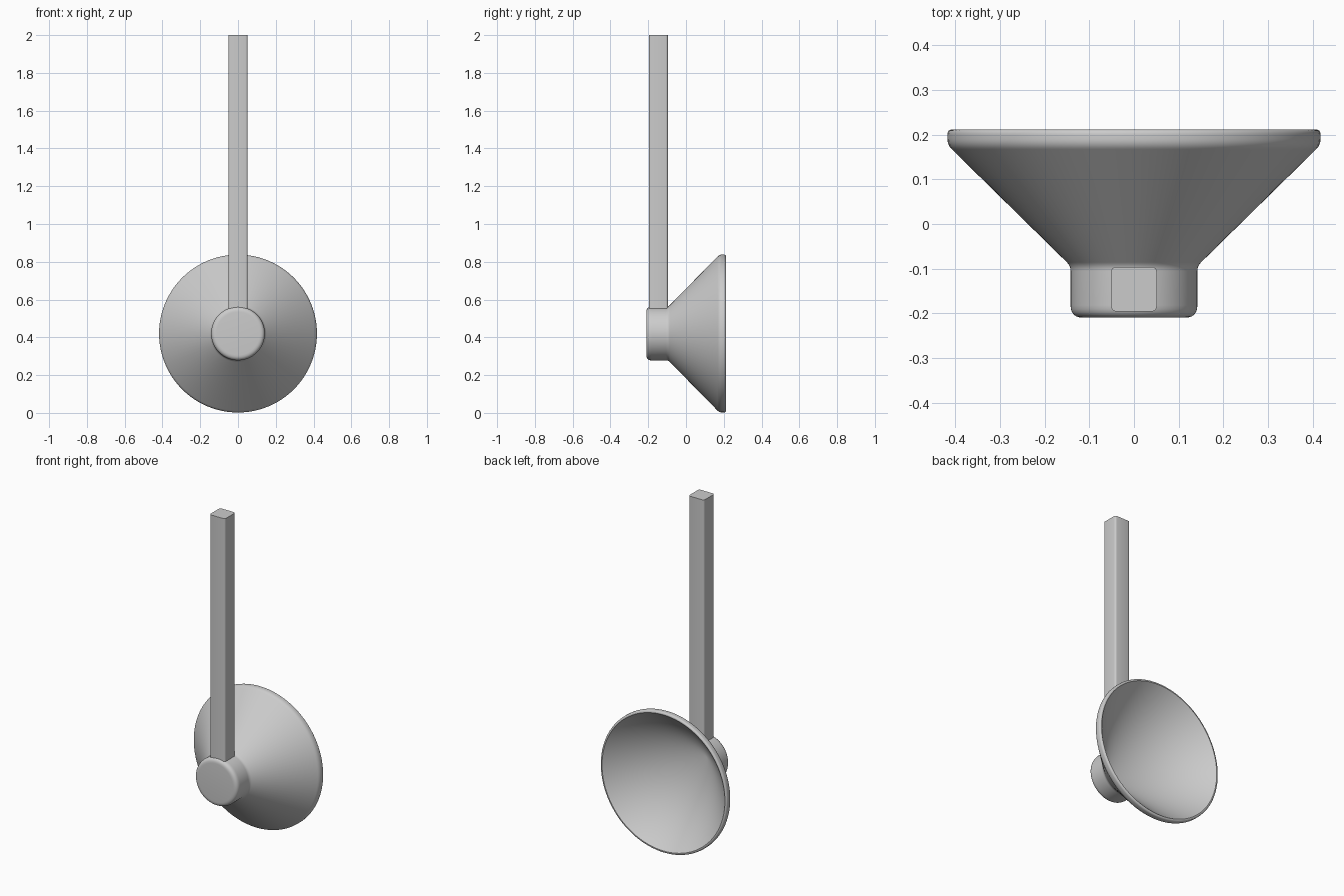
import bpy, bmesh, math
from mathutils import Vector, Matrix

if "Cube" in bpy.data.objects:
    bpy.data.objects.remove(bpy.data.objects["Cube"])

AXIS_Z = 0.42   # height of the cone axis

grey = bpy.data.materials.new("plain grey")
grey.use_nodes = True
colour = (0.6, 0.6, 0.6, 1)
grey.diffuse_color = colour
grey.node_tree.nodes["Principled BSDF"].inputs["Base Color"].default_value = colour


def finish(bm, name):
    """Turn a bmesh into a smooth-shaded grey object."""
    bmesh.ops.recalc_face_normals(bm, faces=bm.faces)
    mesh = bpy.data.meshes.new(name)
    bm.to_mesh(mesh)
    bm.free()
    mesh.materials.append(grey)
    obj = bpy.data.objects.new(name, mesh)
    bpy.context.collection.objects.link(obj)
    bpy.ops.object.select_all(action='DESELECT')
    obj.select_set(True)
    bpy.context.view_layer.objects.active = obj
    bpy.ops.object.shade_smooth_by_angle(angle=math.radians(35))
    return obj


def rounded(points, steps=6):
    """Round each (radius, y, corner) point of a profile with a soft curve."""
    out = []
    for i, (r, y, size) in enumerate(points):
        p = Vector((r, y))
        if size == 0:
            out.append(p)
            continue
        a = p + (Vector(points[i - 1][:2]) - p).normalized() * size
        b = p + (Vector(points[i + 1][:2]) - p).normalized() * size
        for k in range(steps + 1):
            t = k / steps
            out.append(a * (1 - t) ** 2 + p * 2 * t * (1 - t) + b * t ** 2)
    return out


def lathe(name, points, segments=96):
    """Spin a closed profile around the horizontal axis."""
    bm = bmesh.new()
    verts = [bm.verts.new((p.x, p.y, AXIS_Z)) for p in rounded(points)]
    edges = [bm.edges.new(pair) for pair in zip(verts, verts[1:])]
    bmesh.ops.spin(bm, geom=verts + edges, cent=(0, 0, AXIS_Z), axis=(0, 1, 0),
                   angle=math.tau, steps=segments)
    bmesh.ops.remove_doubles(bm, verts=bm.verts, dist=0.0001)
    return finish(bm, name)


# Hub flowing into a hollow cone with a rounded rim
lathe("hub_and_cone", [
    (0, -0.21, 0),
    (0.142, -0.21, 0.028),
    (0.142, -0.094, 0.012),
    (0.418, 0.177, 0.014),
    (0.418, 0.212, 0.012),
    (0.405, 0.212, 0),
    (0, -0.193, 0),
])

# Long square handle rising from the hub, with softened long edges
bm = bmesh.new()
bottom, top = 0.535, 2.0
bmesh.ops.create_cube(bm, size=1, matrix=Matrix.Translation((0, -0.146, (top + bottom) / 2))
                      @ Matrix.Diagonal((0.102, 0.1, top - bottom, 1)))
long_edges = [e for e in bm.edges if abs(e.verts[0].co.z - e.verts[1].co.z) > 1]
bmesh.ops.bevel(bm, geom=long_edges, offset=0.011, segments=4, profile=0.5, affect='EDGES')
finish(bm, "handle")
